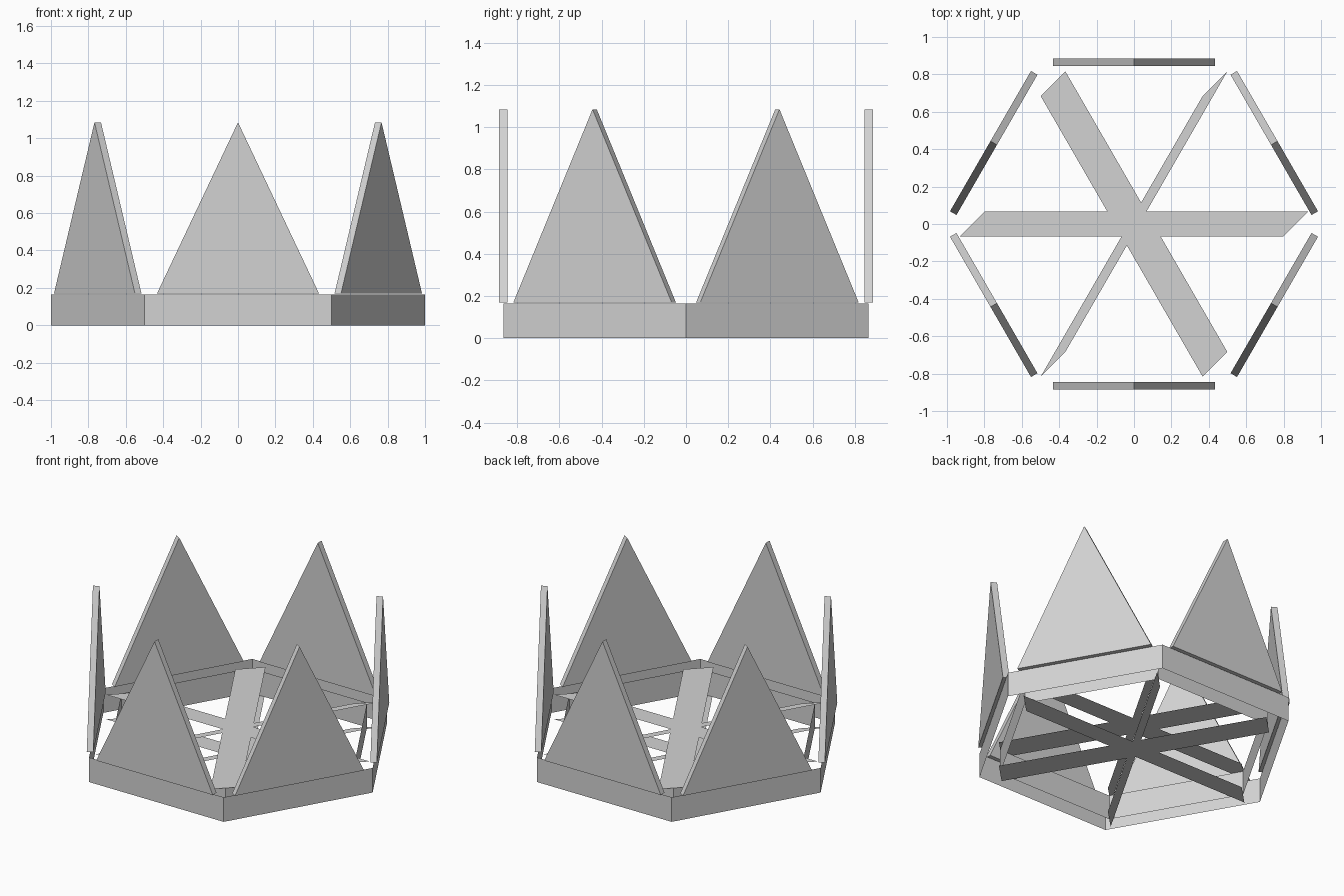
import bpy
import bmesh
from math import cos, sin, radians
from mathutils import Matrix, Vector

cube = bpy.data.objects.get("Cube")
if cube:
    bpy.data.objects.remove(cube)

GREY = (0.65, 0.65, 0.65, 1.0)
grey = bpy.data.materials.new("plain grey")
grey.use_nodes = True
grey.diffuse_color = GREY
grey.node_tree.nodes["Principled BSDF"].inputs["Base Color"].default_value = GREY

BAND_HEIGHT = 0.165
APOTHEM = cos(radians(30))


def finish(name, bm):
    mesh = bpy.data.meshes.new(name)
    bm.to_mesh(mesh)
    bm.free()
    mesh.materials.append(grey)
    obj = bpy.data.objects.new(name, mesh)
    bpy.context.collection.objects.link(obj)
    return obj


def hex_band(name, radius):
    """Open six-sided wall without thickness."""
    bm = bmesh.new()
    rings = [[bm.verts.new((radius * cos(radians(60 * i)), radius * sin(radians(60 * i)), z))
              for i in range(6)] for z in (0, BAND_HEIGHT)]
    low, high = rings
    for i in range(6):
        j = (i + 1) % 6
        bm.faces.new((low[i], low[j], high[j], high[i]))
    finish(name, bm)


def spike(name, angle):
    """Triangular plate standing on one side of the band."""
    bm = bmesh.new()
    face = bm.faces.new([bm.verts.new((x, -0.02, z))
                         for x, z in ((-0.433, 0.17), (0.433, 0.17), (0, 1.085))])
    extruded = bmesh.ops.extrude_face_region(bm, geom=[face], use_keep_orig=True)
    back = [v for v in extruded["geom"] if isinstance(v, bmesh.types.BMVert)]
    bmesh.ops.translate(bm, verts=back, vec=(0, 0.04, 0))
    bmesh.ops.recalc_face_normals(bm, faces=bm.faces)
    place = Matrix.Rotation(radians(angle), 4, "Z") @ Matrix.Translation((0, -APOTHEM, 0))
    bmesh.ops.transform(bm, matrix=place, verts=bm.verts)
    finish(name, bm)


def brace(name, angle, z):
    """Flat strip across the band, swept diagonally to its width."""
    end = Vector((cos(radians(angle)), sin(radians(angle)), 0)) * APOTHEM
    sweep = Vector((0.066, 0.066, 0))
    lift = Vector((0, 0, z))
    bm = bmesh.new()
    face = bm.faces.new([bm.verts.new(p + lift) for p in
                         (-end - sweep, end - sweep, end + sweep, -end + sweep)])
    face.normal_update()
    if face.normal.z < 0:
        face.normal_flip()
    finish(name, bm)


# Outer and inner walls of the band
hex_band("outer_band", 1.0)
hex_band("inner_band", APOTHEM)

# Six pointed plates
for i in range(6):
    spike(f"spike_{i + 1}", 60 * i)

# Crossing strips at the bottom and top of the band
for i in range(3):
    brace(f"lower_brace_{i + 1}", 60 * i, 0)
    brace(f"upper_brace_{i + 1}", 60 * i, BAND_HEIGHT)
